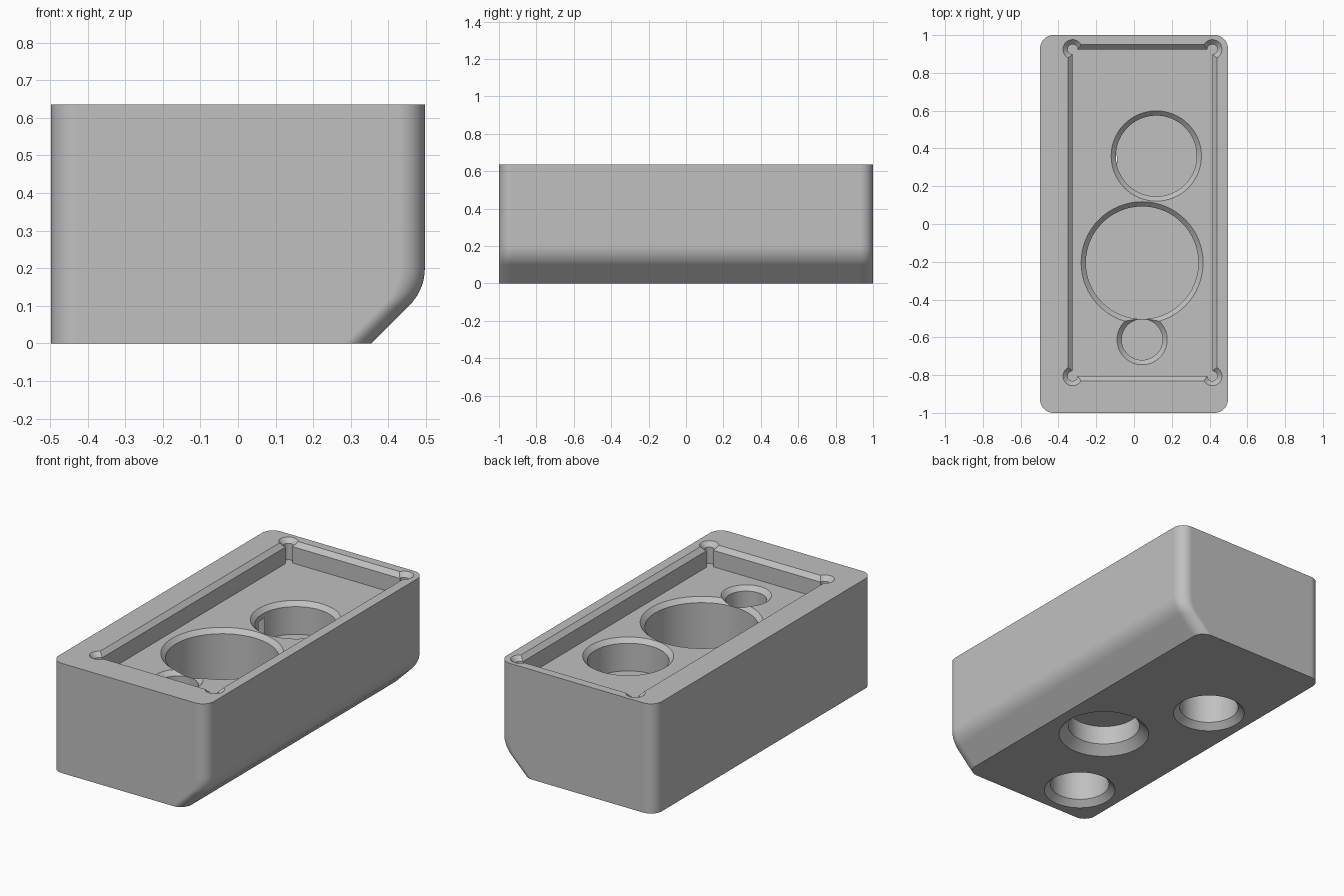
import bpy
import bmesh
from math import pi, sin, cos

cube = bpy.data.objects.get("Cube")
if cube:
    bpy.data.objects.remove(cube, do_unlink=True)

TOP = 0.635      # top of the block
FLOOR = 0.515    # floor of the tray pocket
BEV = 0.025      # rim chamfer


def loft(name, sections, steps=16):
    """Stack rounded rectangles (z, x0, x1, y0, y1, radius) into a solid."""
    bm = bmesh.new()
    rings = []
    for z, x0, x1, y0, y1, r in sections:
        corners = [(x1 - r, y1 - r), (x0 + r, y1 - r), (x0 + r, y0 + r), (x1 - r, y0 + r)]
        ring = []
        for k, (cx, cy) in enumerate(corners):
            for i in range(steps + 1):
                a = (k + i / steps) * pi / 2
                ring.append(bm.verts.new((cx + r * cos(a), cy + r * sin(a), z)))
        rings.append(ring)
    n = len(rings[0])
    for low, high in zip(rings, rings[1:]):
        for i in range(n):
            j = (i + 1) % n
            bm.faces.new((low[i], low[j], high[j], high[i]))
    bm.faces.new(rings[0][::-1])
    bm.faces.new(rings[-1])
    bmesh.ops.remove_doubles(bm, verts=bm.verts[:], dist=1e-5)
    bmesh.ops.recalc_face_normals(bm, faces=bm.faces[:])
    mesh = bpy.data.meshes.new(name)
    bm.to_mesh(mesh)
    bm.free()
    obj = bpy.data.objects.new(name, mesh)
    bpy.context.scene.collection.objects.link(obj)
    return obj


def round_cutter(name, cx, cy, levels):
    """Turned cutter from (z, radius) levels."""
    return loft(name, [(z, cx - r, cx + r, cy - r, cy + r, r) for z, r in levels])


def top_bore(name, cx, cy, r, bottom, rim):
    return round_cutter(name, cx, cy, [(bottom, r), (rim - BEV, r),
                                       (rim, r + BEV), (rim + 0.05, r + BEV)])


def base_bore(name, cx, cy, r, ceiling, bevel):
    return round_cutter(name, cx, cy, [(-0.05, r + bevel), (0, r + bevel),
                                       (bevel, r), (ceiling, r)])


# Block with rounded upright corners and a softened slope along the lower +x side
HX, SLOPE, BLEND = 0.497, 0.355, 0.14
profile = [(0, SLOPE)]
for i in range(9):
    a = pi / 4 * (1 - i / 8)
    profile.append((0.2 - BLEND * sin(a), HX - BLEND * (1 - cos(a))))
profile.append((TOP, HX))
block = loft("block", [(z, -HX, x, -1, 1, 0.07) for z, x in profile])

# Tray pocket with chamfered rim and relieved corners
X0, X1, Y0, Y1 = -0.325, 0.415, -0.805, 0.925
cutters = [loft("pocket_cutter", [
    (z, X0 - g, X1 + g, Y0 - g, Y1 + g, 0.005 + g)
    for z, g in ((FLOOR, 0), (TOP - BEV, 0), (TOP, BEV), (TOP + 0.05, BEV))], 6)]
for x in (X0, X1):
    for y in (Y0, Y1):
        cutters.append(top_bore("corner_relief_cutter", x, y, 0.026, FLOOR, TOP))

# Round wells sunk into the pocket floor
cutters += [
    top_bore("large_well_cutter", 0.043, -0.205, 0.298, 0.18, FLOOR),
    top_bore("medium_well_cutter", 0.118, 0.36, 0.214, 0.33, FLOOR),
    top_bore("small_well_cutter", 0.043, -0.612, 0.108, 0.33, FLOOR),
    round_cutter("dimple_cutter", 0.043, -0.205, [(0.175, 0.125), (0.2, 0.125)]),
]

# Blind holes in the underside
cutters.append(base_bore("base_hole_cutter", 0.043, -0.205, 0.195, 0.16, 0.05))
for y in (0.34, -0.76):
    cutters.append(base_bore("base_hole_cutter", -0.25, y, 0.16, 0.46, 0.034))

bpy.ops.object.select_all(action='DESELECT')
bpy.context.view_layer.objects.active = block
block.select_set(True)
for cutter in cutters:
    cutter.hide_render = True
    mod = block.modifiers.new("cut", 'BOOLEAN')
    mod.operation = 'DIFFERENCE'
    mod.solver = 'EXACT'
    mod.object = cutter
    bpy.ops.object.modifier_apply(modifier=mod.name)
    bpy.data.objects.remove(cutter, do_unlink=True)

# Single grey finish, smooth on curves and crisp at edges
grey = bpy.data.materials.new("plain_grey")
grey.use_nodes = True
colour = (0.53, 0.53, 0.53, 1)
grey.diffuse_color = colour
grey.node_tree.nodes["Principled BSDF"].inputs["Base Color"].default_value = colour
block.data.materials.clear()
block.data.materials.append(grey)
bpy.ops.object.shade_smooth_by_angle(angle=pi / 6)
weighted = block.modifiers.new("weighted_normals", 'WEIGHTED_NORMAL')
weighted.keep_sharp = True
